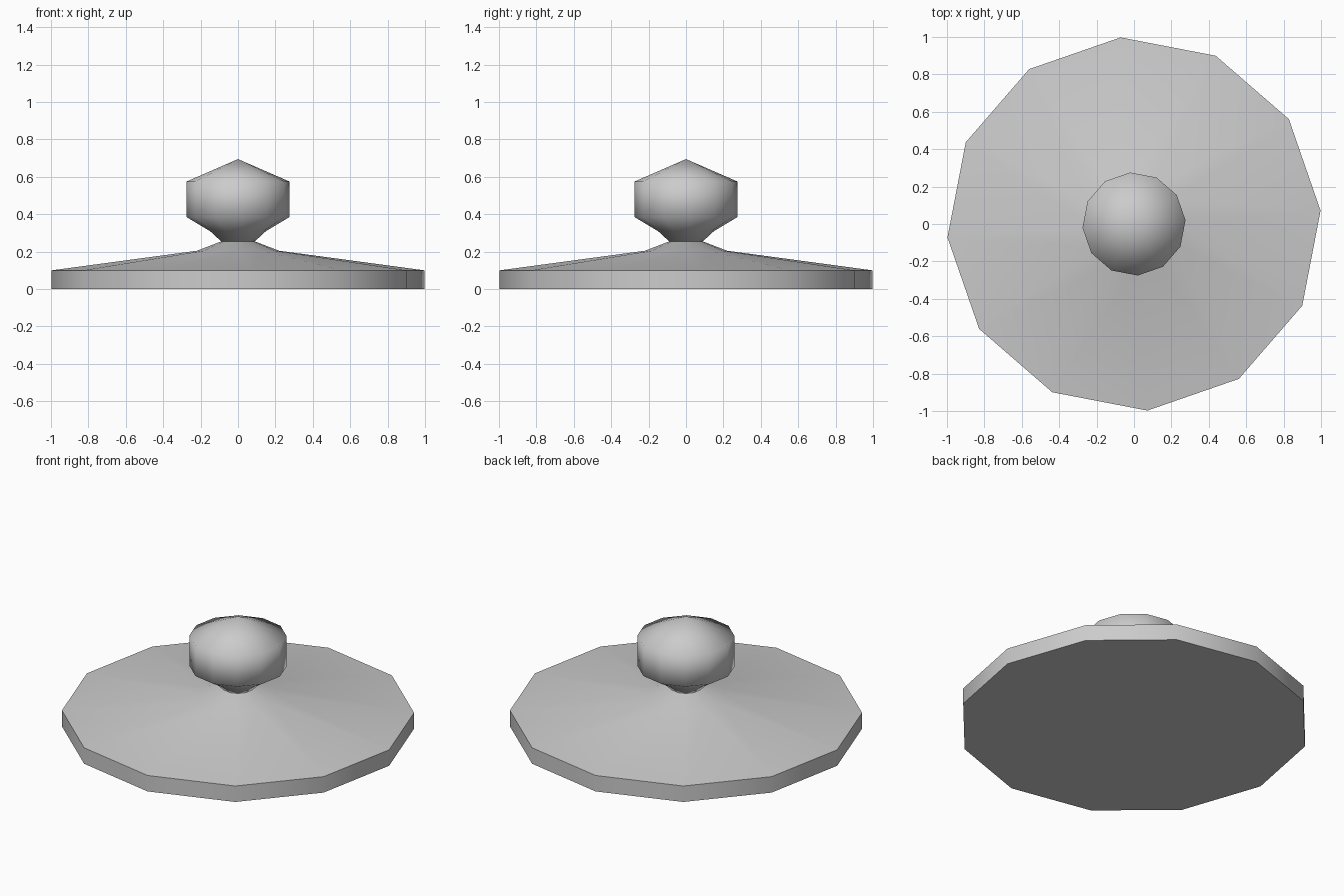
import bpy
import bmesh
from math import cos, sin, radians

cube = bpy.data.objects.get("Cube")
if cube:
    bpy.data.objects.remove(cube, do_unlink=True)

SIDES = 12
TWIST = radians(4.1)

# One plain grey for the whole model
grey = bpy.data.materials.new("plain_grey")
grey.use_nodes = True
colour = (0.6, 0.6, 0.6, 1)
grey.diffuse_color = colour
grey.node_tree.nodes["Principled BSDF"].inputs["Base Color"].default_value = colour


def lathe(name, profile):
    """Turn a (radius, height) profile, listed bottom to top, around z."""
    bm = bmesh.new()
    rings = []
    for r, z in profile:
        count = SIDES if r > 0 else 1
        rings.append([bm.verts.new((r * cos(TWIST + radians(360 / SIDES * i)),
                                    r * sin(TWIST + radians(360 / SIDES * i)), z))
                      for i in range(count)])
    for low, high in zip(rings, rings[1:]):
        for i in range(SIDES):
            j = (i + 1) % SIDES
            if len(high) == 1:
                bm.faces.new((low[i], low[j], high[0]))
            else:
                bm.faces.new((low[i], low[j], high[j], high[i]))
    for ring in (rings[0], rings[-1]):
        if len(ring) > 1:
            bm.faces.new(ring)
    bmesh.ops.recalc_face_normals(bm, faces=bm.faces)
    mesh = bpy.data.meshes.new(name)
    bm.to_mesh(mesh)
    bm.free()
    mesh.materials.append(grey)
    obj = bpy.data.objects.new(name, mesh)
    bpy.context.collection.objects.link(obj)
    bpy.ops.object.select_all(action="DESELECT")
    obj.select_set(True)
    bpy.context.view_layer.objects.active = obj
    bpy.ops.object.shade_smooth_by_angle(angle=radians(75))
    return obj


# Wide disc with a shallow slope and a short flare up to the neck
lathe("base_disc", [(1.0, 0), (1.0, 0.1), (0.22, 0.205), (0.09, 0.255)])

# Pointed knob on a narrow neck
lathe("knob", [(0.09, 0.255), (0.15, 0.31), (0.276, 0.385), (0.276, 0.575), (0, 0.695)])
